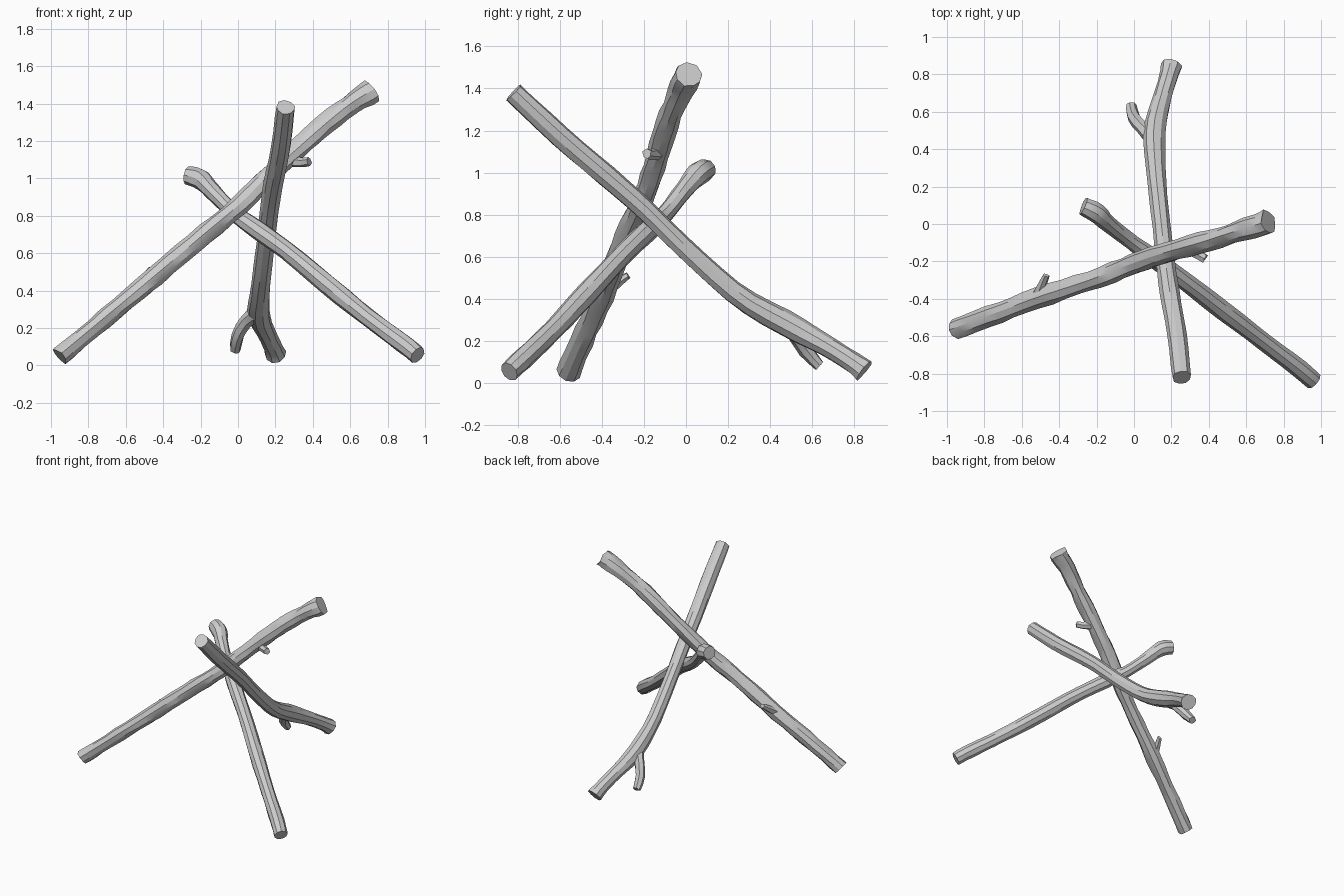
import bpy, bmesh, math, random
from mathutils import Vector

random.seed(4)


def spline(points, t):
    # Catmull-Rom through (x, y, z, radius) points
    n = len(points) - 1
    i = min(int(t * n), n - 1)
    u = t * n - i
    p = [Vector(points[max(0, min(n, i + k))]) for k in (-1, 0, 1, 2)]
    return 0.5 * (2 * p[1] + (p[2] - p[0]) * u + (2 * p[0] - 5 * p[1] + 4 * p[2] - p[3]) * u * u
                  + (3 * p[1] - p[0] - 3 * p[2] + p[3]) * u ** 3)


def stick(name, points, sides, rings, rough):
    bm = bmesh.new()
    pts = [spline(points, i / rings) for i in range(rings + 1)]
    pos = [p.to_3d() for p in pts]
    side = (pos[1] - pos[0]).orthogonal().normalized()
    lumps = [random.uniform(-rough, rough) for _ in range(sides)]
    loops = []
    for i, c in enumerate(pos):
        axis = (pos[min(i + 1, rings)] - pos[max(i - 1, 0)]).normalized()
        side = (side - axis * side.dot(axis)).normalized()
        up = axis.cross(side)
        loop = []
        for k in range(sides):
            # knobbly bark: lumps drift along the length
            lumps[k] = 0.5 * lumps[k] + random.uniform(-rough, rough)
            a = 2 * math.pi * k / sides
            r = pts[i][3] * (1 + lumps[k])
            slip = axis * random.uniform(-1, 1) * rough * 0.08
            loop.append(bm.verts.new(c + r * (math.cos(a) * side + math.sin(a) * up) + slip))
        loops.append(loop)
    for a, b in zip(loops, loops[1:]):
        for k in range(sides):
            j = (k + 1) % sides
            bm.faces.new((a[k], a[j], b[j], b[k]))
    # sawn ends
    bm.faces.new(loops[0][::-1])
    bm.faces.new(loops[-1])
    bmesh.ops.recalc_face_normals(bm, faces=bm.faces)
    me = bpy.data.meshes.new(name)
    bm.to_mesh(me)
    bm.free()
    ob = bpy.data.objects.new(name, me)
    bpy.context.collection.objects.link(ob)
    bpy.ops.object.select_all(action='DESELECT')
    ob.select_set(True)
    bpy.context.view_layer.objects.active = ob
    bpy.ops.object.shade_smooth_by_angle(angle=math.radians(25))
    return ob


# long rough log
stick("long_log", [
    (-0.955, -0.56, 0.05, 0.056), (-0.72, -0.475, 0.245, 0.054), (-0.48, -0.385, 0.445, 0.056),
    (-0.22, -0.30, 0.665, 0.054), (0, -0.215, 0.85, 0.055), (0.17, -0.155, 1.02, 0.052),
    (0.385, -0.095, 1.215, 0.056), (0.57, -0.035, 1.37, 0.055), (0.72, 0.01, 1.465, 0.066)],
    9, 30, 0.10)

# twig stubs on the long log
stick("upper_stub", [(0.27, -0.12, 1.10, 0.035), (0.33, -0.155, 1.085, 0.028),
                     (0.38, -0.185, 1.09, 0.025)], 6, 3, 0.06)
stick("lower_stub", [(-0.51, -0.385, 0.43, 0.035), (-0.49, -0.325, 0.475, 0.024),
                     (-0.47, -0.275, 0.51, 0.018)], 6, 3, 0.06)

# short log leaning to the right front
stick("short_log", [
    (0.96, -0.84, 0.055, 0.049), (0.885, -0.775, 0.115, 0.052), (0.71, -0.64, 0.245, 0.049),
    (0.50, -0.48, 0.415, 0.053), (0.29, -0.32, 0.59, 0.049), (0.09, -0.17, 0.735, 0.050),
    (-0.02, -0.09, 0.815, 0.042), (-0.14, 0.005, 0.935, 0.046), (-0.20, 0.06, 0.995, 0.056),
    (-0.27, 0.095, 1.015, 0.050)], 9, 26, 0.045)

# forked log leaning to the back
stick("forked_log", [
    (0.255, -0.82, 1.38, 0.051), (0.23, -0.60, 1.175, 0.053), (0.195, -0.39, 0.995, 0.053),
    (0.17, -0.21, 0.84, 0.051), (0.145, 0.02, 0.615, 0.050), (0.12, 0.255, 0.41, 0.053),
    (0.11, 0.49, 0.275, 0.060), (0.15, 0.67, 0.175, 0.050), (0.185, 0.79, 0.10, 0.050),
    (0.20, 0.845, 0.06, 0.058)], 9, 26, 0.04)
stick("fork_branch", [
    (0.11, 0.45, 0.285, 0.048), (0.045, 0.515, 0.235, 0.037), (0.0, 0.57, 0.155, 0.035),
    (-0.015, 0.635, 0.08, 0.028)], 7, 6, 0.07)
